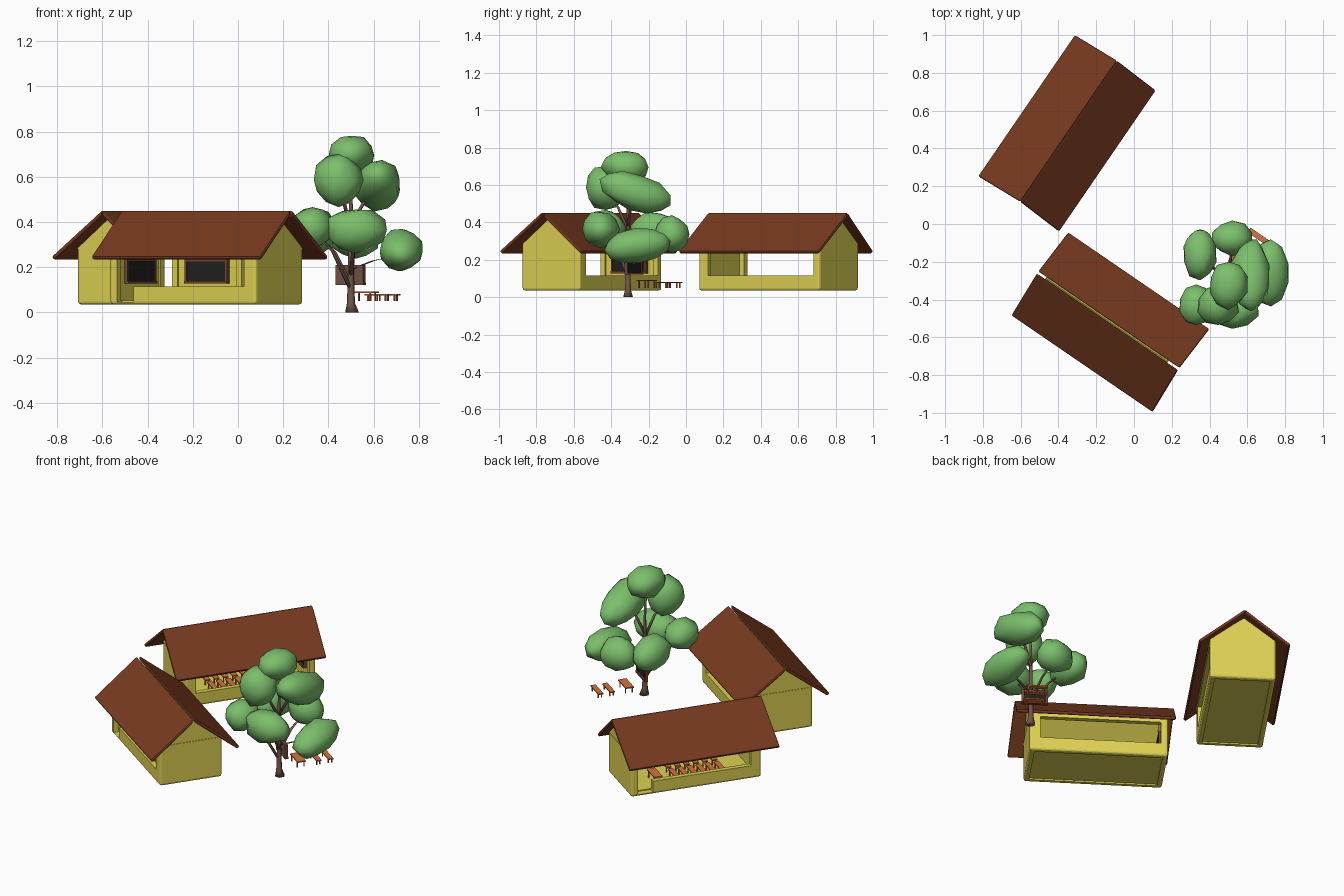
import bpy, bmesh, math, random
from mathutils import Matrix

if "Cube" in bpy.data.objects:
    bpy.data.objects.remove(bpy.data.objects["Cube"])

random.seed(4)


def mat(name, c):
    m = bpy.data.materials.new(name)
    m.diffuse_color = (*c, 1)
    m.use_nodes = True
    m.node_tree.nodes["Principled BSDF"].inputs["Base Color"].default_value = m.diffuse_color
    return m


YELLOW = mat("yellow wall", (0.73, 0.64, 0.085))
ROOF = mat("brown roof", (0.185, 0.042, 0.014))
ORANGE = mat("orange wood", (0.66, 0.17, 0.05))
FRAME = mat("dark wood", (0.17, 0.06, 0.035))
BLACK = mat("chalkboard black", (0.015, 0.015, 0.015))
BARK = mat("bark", (0.17, 0.09, 0.065))
LEAF = mat("leaf green", (0.20, 0.52, 0.15))


def finish(name, bm, material, matrix=Matrix(), smooth=False):
    bmesh.ops.recalc_face_normals(bm, faces=bm.faces)
    me = bpy.data.meshes.new(name)
    bm.to_mesh(me)
    bm.free()
    if material:
        me.materials.append(material)
    for p in me.polygons:
        p.use_smooth = smooth
    ob = bpy.data.objects.new(name, me)
    bpy.context.collection.objects.link(ob)
    ob.matrix_world = matrix
    return ob


def add_box(bm, x0, x1, y0, y1, z0, z1):
    m = Matrix.Translation(((x0 + x1) / 2, (y0 + y1) / 2, (z0 + z1) / 2)) @ \
        Matrix.Diagonal((x1 - x0, y1 - y0, z1 - z0, 1))
    bmesh.ops.create_cube(bm, size=1, matrix=m)


def boxes(name, material, items, matrix=Matrix()):
    bm = bmesh.new()
    for b in items:
        add_box(bm, *b)
    return finish(name, bm, material, matrix)


def prism(name, material, profile, x0, x1, matrix, bevel=0, ridge_shift=0):
    # profile in (y, z), extruded along x; points at the ridge can slide along x
    bm = bmesh.new()
    f = bm.faces.new([bm.verts.new((x0, y, z)) for y, z in profile])
    r = bmesh.ops.extrude_face_region(bm, geom=[f])
    for v in r["geom"]:
        if isinstance(v, bmesh.types.BMVert):
            v.co.x = x1
    for v in bm.verts:
        if v.co.z > 0.4:
            v.co.x += ridge_shift
    if bevel:
        bmesh.ops.bevel(bm, geom=bm.edges[:], offset=bevel, segments=2, profile=0.5, affect='EDGES')
    return finish(name, bm, material, matrix)


HL, HW, T = 0.392, 0.187, 0.03   # half length, half width, wall thickness


def make_wall_mesh():
    # rounded block, hollowed and cut for windows and the door
    bm = bmesh.new()
    add_box(bm, -HL, HL, -HW, HW, 0.035, 0.283)
    bmesh.ops.bevel(bm, geom=[e for e in bm.edges if not all(v.co.z > 0.2 for v in e.verts)],
                    offset=0.014, segments=3, profile=0.5, affect='EDGES')
    wall = finish("walls", bm, YELLOW)
    cuts = [boxes("cutter", None, [b]) for b in (
        (-HL + T, HL - T, -HW + T, HW - T, 0.052, 0.4),        # room
        (-0.33, 0.353, -0.5, 0.5, 0.115, 0.25),                # long window openings
        (HL - 0.13, HL - 0.039, HW - T - 0.01, 0.5, 0.046, 0.2),  # door
        (-HL + T, HL - T, -HW + T, HW - T, 0.0, 0.044))]       # recess under floor
    for c in cuts:
        md = wall.modifiers.new("cut", 'BOOLEAN')
        md.object, md.operation, md.solver = c, 'DIFFERENCE', 'EXACT'
        c.hide_render = True
    bpy.context.view_layer.update()
    dg = bpy.context.evaluated_depsgraph_get()
    me = bpy.data.meshes.new_from_object(wall.evaluated_get(dg))
    for o in cuts + [wall]:
        bpy.data.objects.remove(o)
    return me


def chalkboard(matrix, w, h, z, back=FRAME):
    # faces local -x
    boxes("chalkboard_panel", BLACK, [(0.001, 0.009, -w / 2, w / 2, z - h / 2, z + h / 2)], matrix)
    b = 0.012
    boxes("chalkboard_frame", FRAME, [
        (-0.004, 0.009, -w / 2 - b, w / 2 + b, z + h / 2, z + h / 2 + b),
        (-0.008, 0.009, -w / 2 - b, w / 2 + b, z - h / 2 - b, z - h / 2),
        (-0.004, 0.009, -w / 2 - b, -w / 2, z - h / 2, z + h / 2),
        (-0.004, 0.009, w / 2, w / 2 + b, z - h / 2, z + h / 2)], matrix)
    boxes("chalkboard_back", back, [(0.009, 0.013, -w / 2 - b, w / 2 + b, z - h / 2 - b, z + h / 2 + b)], matrix)


def table(name, x, y, sx, sy, z0, z1, matrix):
    lx, ly, t = sx / 2 - 0.005, sy / 2 - 0.016, 0.003
    top = [(x - sx / 2, x + sx / 2, y - sy / 2, y + sy / 2, z1 - 0.007, z1)]
    legs = [(x + i * lx - t, x + i * lx + t, y + j * ly - t, y + j * ly + t, z0, z1 - 0.006)
            for i in (-1, 1) for j in (-1, 1)]
    boxes(name, ORANGE, top + legs, matrix)


WALL_MESH = make_wall_mesh()


def classroom(cx, cy, angle, gap):
    m = Matrix.Translation((cx, cy, 0)) @ Matrix.Rotation(math.radians(angle), 4, 'Z')
    w = m @ Matrix.Translation((0.022, -0.006, 0))   # walls sit slightly off the roof centre
    ob = bpy.data.objects.new("walls", WALL_MESH)
    bpy.context.collection.objects.link(ob)
    ob.matrix_world = w
    for s in (-1, 1):
        # gable triangle
        prism("gable", YELLOW, [(-HW + 0.002, 0.278), (HW - 0.002, 0.278), (HW - 0.002, 0.284), (0.006, 0.425),
                                (-HW + 0.002, 0.284)], s * (HL - 0.003), s * (HL - T), w)
        # sloped ceiling under the roof
        prism("ceiling", YELLOW, [(0.006, 0.424), (s * (HW - 0.003), 0.283), (s * (HW - 0.003), 0.270),
                                  (0.006, 0.411)], -HL + 0.006, HL - 0.006, w)
        # roof panel
        prof = [(s * (y + gap), z) for y, z in ((0, 0.453), (0.262, 0.247), (0.25, 0.231), (0, 0.428))]
        prism("roof_panel", ROOF, prof, -0.4525, 0.4525, m, 0.008, 0.014)
    # furniture
    chalkboard(w @ Matrix.Translation((HL - T - 0.013, 0, 0)), 0.205, 0.085, 0.182)
    table("teacher_table", 0.20, 0.05, 0.05, 0.12, 0.052, 0.10, w)
    for i in range(6):
        for y in (-0.075, 0.075):
            table("bench", 0.09 - i * 0.055, y, 0.03, 0.13, 0.052, 0.09, w)


classroom(-0.355, 0.48, 55.6, 0.0)
classroom(-0.125, -0.52, 145.6, 0.007)

# outdoor class under the tree
out = Matrix.Rotation(math.radians(55.6), 4, 'Z')
for name, x, y, sx, sy, z0, z1 in (("outdoor_table", 0.56, -0.21, 0.05, 0.12, 0.05, 0.092),
                                   ("outdoor_bench", 0.62, -0.125, 0.03, 0.125, 0.05, 0.082),
                                   ("outdoor_bench", 0.66, -0.067, 0.03, 0.125, 0.05, 0.082)):
    table(name, 0, 0, sx, sy, z0, z1, Matrix.Translation((x, y, 0)) @ out)
chalkboard(Matrix.Translation((0.50, -0.275, 0)) @ Matrix.Rotation(math.radians(235.6), 4, 'Z'),
           0.125, 0.065, 0.165, BARK)


def branch(name, pts):
    # tapered six-sided tube through (x, y, z, radius) points
    bm = bmesh.new()
    rings = [[bm.verts.new((x + r * math.cos(k * math.pi / 3), y + r * math.sin(k * math.pi / 3), z))
              for k in range(6)] for x, y, z, r in pts]
    for a, b in zip(rings, rings[1:]):
        for k in range(6):
            bm.faces.new((a[k], a[(k + 1) % 6], b[(k + 1) % 6], b[k]))
    bm.faces.new(rings[0])
    bm.faces.new(rings[-1])
    finish(name, bm, BARK, smooth=True)


branch("trunk", [(.505, -.31, 0, .03), (.50, -.31, .04, .018), (.50, -.31, .12, .015), (.50, -.31, .3, .011),
                 (.50, -.31, .48, .008), (.50, -.32, .66, .005)])
for x, y, z, z0 in ((.34, -.42, .36, .10), (.36, -.17, .34, .12), (.52, -.45, .34, .16),
                    (.70, -.26, .25, .19), (.52, -.09, .31, .15), (.44, -.42, .55, .36), (.61, -.28, .54, .38)):
    branch("branch", [(.50, -.31, z0, .010), ((.5 + x) / 2, (-.31 + y) / 2, z0 + (z - z0) * .65, .008), (x, y, z, .005)])

# foliage clumps: centre, radii, tilt about x
for x, y, z, a, b, c, tilt in (
        (.50, -.32, .695, .10, .125, .088, 0), (.445, -.43, .585, .108, .11, .115, 0),
        (.62, -.27, .56, .105, .195, .10, -20), (.33, -.43, .375, .088, .105, .088, 0),
        (.52, -.455, .365, .135, .098, .095, 0), (.725, -.26, .275, .10, .175, .088, 8),
        (.35, -.16, .355, .088, .135, .098, -10), (.52, -.075, .335, .11, .09, .095, 0)):
    bm = bmesh.new()
    bmesh.ops.create_icosphere(bm, subdivisions=2, radius=1)
    for v in bm.verts:
        v.co *= random.uniform(0.94, 1.1)
    finish("foliage", bm, LEAF, Matrix.Translation((x, y, z)) @ Matrix.Rotation(math.radians(tilt), 4, 'X')
           @ Matrix.Diagonal((a, b, c, 1)), True)
